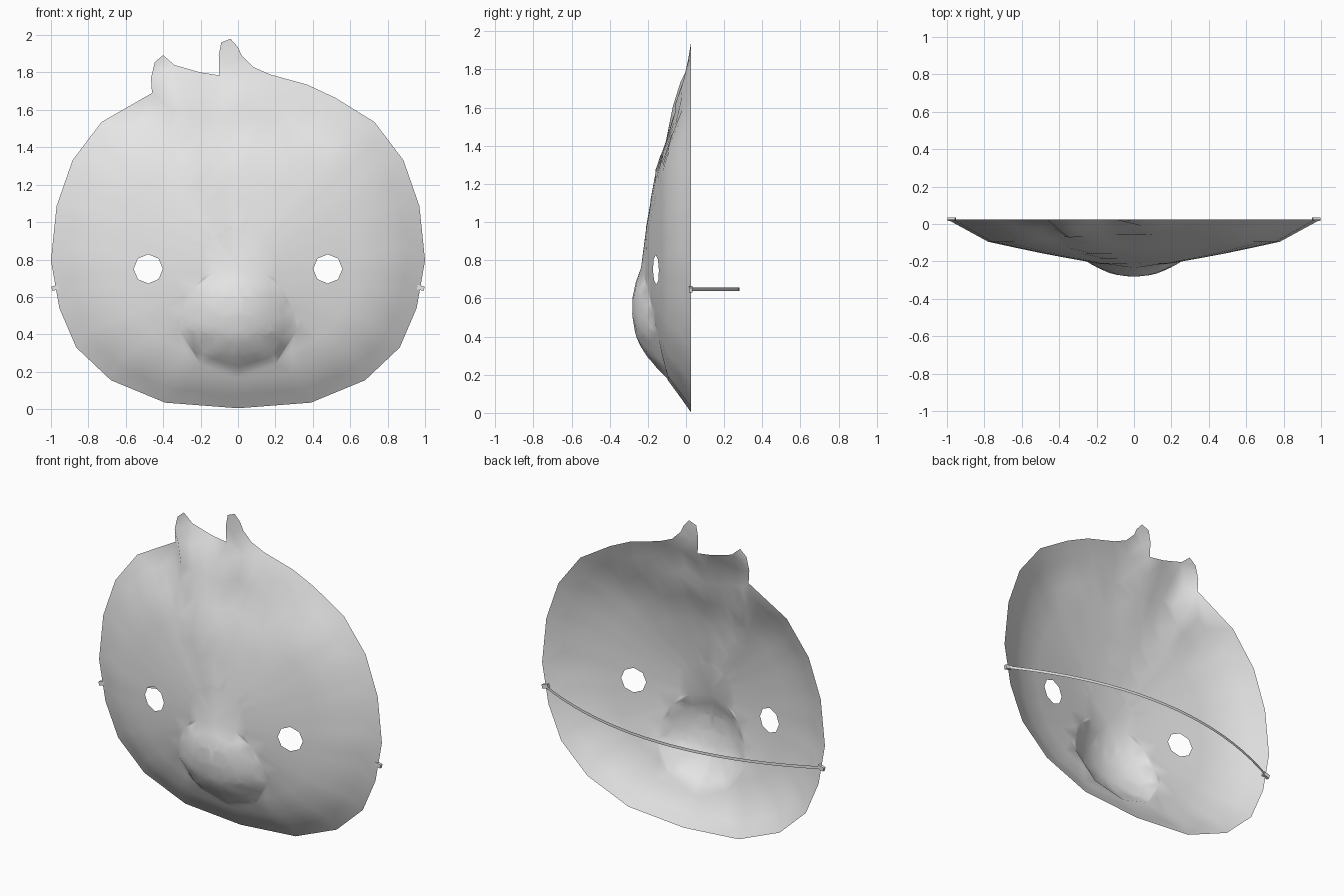
import bpy, bmesh, math
from mathutils import Vector
from mathutils.geometry import delaunay_2d_cdt, intersect_line_line_2d

cube = bpy.data.objects.get("Cube")
if cube:
    bpy.data.objects.remove(cube, do_unlink=True)

grey = bpy.data.materials.new("plain_grey")
grey.use_nodes = True
grey.diffuse_color = (0.8, 0.8, 0.8, 1)
grey.node_tree.nodes["Principled BSDF"].inputs["Base Color"].default_value = (0.8, 0.8, 0.8, 1)

RIM_Y = 0.025
CENTRE = Vector((0, 0.75))
NOSE_CENTRE = Vector((0, 0.42))


def points(pairs):
    return [Vector(p) for p in pairs]


def mirrored(half):
    """Close a half outline, bottom to top, by mirroring it in x."""
    return half + [Vector((-p.x, p.y)) for p in reversed(half) if abs(p.x) > 0.001]


# Face outline, split so the small top tuft can be left out of the dome
cheek = points([(0.39, 0.035), (0.68, 0.155), (0.865, 0.33), (0.955, 0.54), (1, 0.795),
                (0.97, 1.085), (0.885, 1.33), (0.73, 1.535)])
brow = points([(0.52, 1.665), (0.37, 1.735), (0.17, 1.79), (0.08, 1.83)])
top_tuft = points([(0.02, 1.89), (0, 1.935), (-0.04, 1.98), (-0.09, 1.96), (-0.103, 1.89)])
side_tuft = points([(-0.1, 1.785), (-0.2, 1.8), (-0.34, 1.84), (-0.4, 1.893),
                    (-0.445, 1.855), (-0.465, 1.77), (-0.46, 1.69)])
other_cheek = [Vector((-p.x, p.y)) for p in reversed(cheek)]
chin = [Vector((0, 0.005))]
dome_outline = chin + cheek + brow + side_tuft + other_cheek
outline = chin + cheek + brow + top_tuft + side_tuft + other_cheek
nose_outline = mirrored(points([(0, 0.18), (0.2, 0.24), (0.315, 0.42), (0.295, 0.53),
                                (0.235, 0.65), (0.13, 0.73), (0, 0.76)]))


def ray_reach(loop, centre, direction):
    """Distance from the centre to the outline along a direction."""
    far = centre + direction * 3
    hits = [intersect_line_line_2d(centre, far, a, b)
            for a, b in zip(loop, loop[1:] + loop[:1])]
    return max(((h - centre).length for h in hits if h), default=1.0)


def fraction(loop, centre, p):
    """0 at the centre, 1 on the outline."""
    d = p - centre
    if d.length < 0.001:
        return 0.0
    angle = math.atan2(d.y, d.x) + 0.0001
    return d.length / ray_reach(loop, centre, Vector((math.cos(angle), math.sin(angle))))


PROFILE = [(0, 0.262), (0.2, 0.235), (0.48, 0.185), (0.78, 0.12), (1, 0)]


def dome(t):
    for (t0, h0), (t1, h1) in zip(PROFILE, PROFILE[1:]):
        if t <= t1:
            return h0 + (h1 - h0) * (t - t0) / (t1 - t0)
    return 0.0


def depth(p):
    t = fraction(dome_outline, CENTRE, p)
    h = dome(t)
    # Soft valley under the tufts
    valley = 0.045 * math.exp(-((p.y - 1.52) / 0.12) ** 2 - (p.x / 0.5) ** 4)
    h -= valley * min(1, max(0, (1 - t) * 5))
    h = max(h, 0.25 * dome(fraction(outline, CENTRE, p)))
    # Rounded nose
    s = fraction(nose_outline, NOSE_CENTRE, p)
    return h + 0.1 * max(0, 1 - s * s)


def make_object(name, verts, faces):
    mesh = bpy.data.meshes.new(name)
    mesh.from_pydata(verts, [], faces)
    mesh.materials.append(grey)
    obj = bpy.data.objects.new(name, mesh)
    bpy.context.collection.objects.link(obj)
    return obj


# Flat layout of the face: outline, nose and eye holes joined by rings of points
flat, edges = [], []


def add_loop(loop):
    start, n = len(flat), len(loop)
    flat.extend(loop)
    edges.extend((start + i, start + (i + 1) % n) for i in range(n))


EYE_R = 0.078
eyes = [Vector((side * 0.48, 0.75)) for side in (-1, 1)]
add_loop(outline)
add_loop(nose_outline)
for eye in eyes:
    add_loop([eye + EYE_R * Vector((math.cos(k * math.pi / 4), math.sin(k * math.pi / 4)))
              for k in range(8)])

RAYS = 72
for k in range(RAYS):
    a = 2 * math.pi * (k + 0.5) / RAYS
    d = Vector((math.cos(a), math.sin(a)))
    reach = ray_reach(outline, CENTRE, d)
    for t in (0.2, 0.34, 0.48, 0.63, 0.78, 0.9):
        flat.append(CENTRE + d * reach * t)
    nose_reach = ray_reach(nose_outline, NOSE_CENTRE, d)
    if k % 3 == 0:
        flat.extend(NOSE_CENTRE + d * nose_reach * s for s in (0.3, 0.55, 0.8))
flat.append(NOSE_CENTRE.copy())

result = delaunay_2d_cdt(flat, edges, [], 1, 0.0005)
verts2d, tris = result[0], result[2]


def in_eye(tri):
    mid = sum((verts2d[i] for i in tri), Vector((0, 0))) / len(tri)
    return any((mid - eye).length < EYE_R * 0.93 for eye in eyes)


# Thin moulded face
face = make_object("mask_face", [(p.x, RIM_Y - depth(p), p.y) for p in verts2d],
                   [tuple(t) for t in tris if not in_eye(t)])
bm = bmesh.new()
bm.from_mesh(face.data)
bmesh.ops.delete(bm, geom=[v for v in bm.verts if not v.link_faces], context='VERTS')
for f in bm.faces:
    f.smooth = True
bm.to_mesh(face.data)
bm.free()

# Flat elastic strap bowed behind the face
STEPS = 20
strap_verts, strap_faces = [], []
for i in range(STEPS + 1):
    u = 2 * i / STEPS - 1
    y = RIM_Y + 0.255 * (1 - u * u)
    strap_verts += [(0.98 * u, y, 0.64), (0.98 * u, y, 0.658)]
    if i:
        n = 2 * i
        strap_faces.append((n - 2, n, n + 1, n - 1))
strap = make_object("strap", strap_verts, strap_faces)
for f in strap.data.polygons:
    f.use_smooth = True

# Small knots holding the strap at the rim
for side, label in ((-1, "right"), (1, "left")):
    bpy.ops.mesh.primitive_cube_add(size=1, location=(side * 0.975, RIM_Y, 0.649))
    knot = bpy.context.object
    knot.name = label + "_strap_knot"
    knot.scale = (0.042, 0.018, 0.024)
    knot.rotation_euler = (0, side * 0.25, 0)
    knot.data.materials.append(grey)
